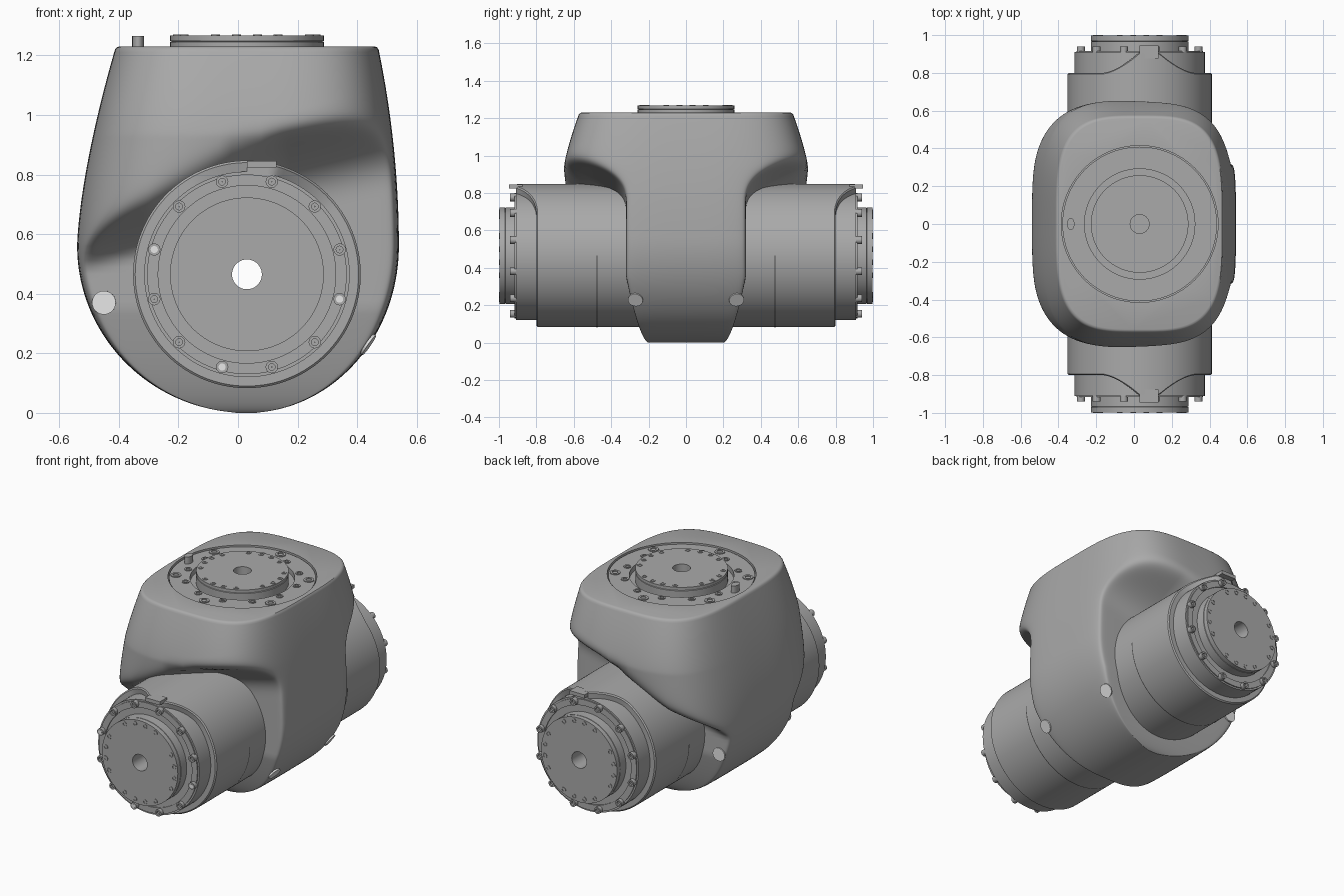
import bpy, bmesh, math
from mathutils import Matrix, Vector
from mathutils.bvhtree import BVHTree

if "Cube" in bpy.data.objects:
    bpy.data.objects.remove(bpy.data.objects["Cube"])


def material(name, v):
    m = bpy.data.materials.new(name)
    m.use_nodes = True
    m.diffuse_color = (v, v, v, 1)
    m.node_tree.nodes["Principled BSDF"].inputs["Base Color"].default_value = (v, v, v, 1)
    return m


GREY = material("cast grey", 0.4)
PALE = material("pale plug", 0.85)
DARK = material("dark seam", 0.08)
AXIS_X, AXIS_Z = 0.03, 0.465
TAU = 2 * math.pi


def make_object(name, bm, mat=GREY):
    bmesh.ops.recalc_face_normals(bm, faces=bm.faces[:])
    me = bpy.data.meshes.new(name)
    bm.to_mesh(me)
    bm.free()
    ob = bpy.data.objects.new(name, me)
    me.materials.append(mat)
    bpy.context.scene.collection.objects.link(ob)
    return ob


def shade(ob):
    bpy.ops.object.select_all(action="DESELECT")
    ob.select_set(True)
    bpy.context.view_layer.objects.active = ob
    bpy.ops.object.shade_smooth_by_angle(angle=math.radians(32))


def bridge(bm, rows, wrap_rows):
    """Join rings of vertices into quads."""
    n = len(rows[0])
    for k in range(len(rows) if wrap_rows else len(rows) - 1):
        a, b = rows[k], rows[(k + 1) % len(rows)]
        for i in range(n):
            j = (i + 1) % n
            bm.faces.new((a[i], a[j], b[j], b[i]))


def lathe(bm, profile, mat, seg=96):
    """Spin a closed (radius, height) profile into a solid ring."""
    rows = [[bm.verts.new(mat @ Vector((r * math.cos(TAU * i / seg), r * math.sin(TAU * i / seg), h)))
             for i in range(seg)] for r, h in profile]
    bridge(bm, rows, True)


def disc(bm, r, h0, h1, mat, seg=24):
    bmesh.ops.create_cone(bm, cap_ends=True, segments=seg, radius1=r, radius2=r, depth=h1 - h0,
                          matrix=mat @ Matrix.Translation((0, 0, (h0 + h1) / 2)))


def bolt(bm, radius, angle, size, base, top, mat):
    """Screw head with a sunken socket."""
    place = mat @ Matrix.Translation((radius * math.cos(angle), radius * math.sin(angle), 0))
    low = top - 0.012
    lathe(bm, [(size, base), (size, top), (size * 0.55, top), (size * 0.55, low), (0.001, low),
               (0.001, base)], place, 12)


# ---- housing: stacked rounded-square rings, pinched in y around the cross barrel
def clamp(v):
    return max(0.0, min(1.0, v))


def y_limit(x, z):
    low = 0.2 + 0.12 * clamp(z / 0.35) ** 0.6
    edge = 0.96 + 0.25 * x
    t = clamp((z - edge + 0.36) / 0.36)
    right = clamp((x + 0.3) / 0.45)
    blend = right * t ** 3 + (1 - right) * t * t * (3 - 2 * t)
    return low + (0.95 - low) * blend


def side_width(z, sign):
    if z < 0.56:
        return (0.51 if sign > 0 else 0.57) * math.sqrt(1 - ((0.56 - z) / 0.56) ** 2)
    u = (z - 0.56) / 0.67
    return 0.51 - 0.07 * u ** 2 if sign > 0 else 0.57 - 0.13 * u ** 1.5


def housing_ring(bm, z, inset=0.0, seg=192):
    ring = []
    hy = 0.655 - 0.085 * clamp((z - 0.93) / 0.3) ** 1.3 - inset
    for i in range(seg):
        c, s = math.cos(TAU * (i + 0.5) / seg), math.sin(TAU * (i + 0.5) / seg)
        x = AXIS_X + math.copysign(abs(c) ** 0.57, c) * (side_width(z, c) - inset)
        a = hy * abs(s) ** 0.57
        a /= (1 + (a / y_limit(x, z)) ** 10) ** 0.1
        ring.append(bm.verts.new((x, math.copysign(a, s), z)))
    return ring


bm = bmesh.new()
heights = [0.56 * (1 - math.cos(0.06 + (math.pi / 2 - 0.06) * i / 36)) for i in range(36)]
heights += [0.56 + 0.66 * i / 70 for i in range(71)]
rows = [housing_ring(bm, z) for z in heights]
rows += [housing_ring(bm, 1.227, 0.004), housing_ring(bm, 1.23, 0.012)]
for v in rows[0]:
    v.co.z = 0
bridge(bm, rows, False)
bm.faces.new(rows[0])
bm.faces.new(rows[-1])
bmesh.ops.recalc_face_normals(bm, faces=bm.faces[:])
tree = BVHTree.FromBMesh(bm)
housing = make_object("housing", bm)

# axes: top flange along z, barrel along y
TOP = Matrix.Translation((AXIS_X, 0, 0))
FRONT = Matrix.Translation((AXIS_X, 0, AXIS_Z)) @ Matrix.Rotation(math.pi / 2, 4, "X")
BACK = Matrix.Translation((AXIS_X, 0, AXIS_Z)) @ Matrix.Rotation(math.pi, 4, "Z") \
    @ Matrix.Rotation(math.pi / 2, 4, "X")

# cut the top recess and the bore for the barrel
for name, r, h0, h1, mat in (("top_cutter", 0.415, 1.17, 1.4, TOP), ("bore_cutter", 0.07, -1.5, 1.5, FRONT)):
    bm = bmesh.new()
    disc(bm, r, h0, h1, mat, 96)
    cutter = make_object(name, bm)
    mod = housing.modifiers.new(name, "BOOLEAN")
    mod.operation, mod.object, mod.solver = "DIFFERENCE", cutter, "EXACT"
    bpy.context.view_layer.objects.active = housing
    bpy.ops.object.modifier_apply(modifier=name)
    bpy.data.objects.remove(cutter)
shade(housing)

# ---- barrel core with a through bore
bm = bmesh.new()
lathe(bm, [(0.05, -0.91), (0.345, -0.91), (0.345, 0.91), (0.05, 0.91)], FRONT)
shade(make_object("barrel_core", bm))


# ---- barrel sleeve whose ends sweep out into a tongue at the top
def sleeve_end(a):
    if math.sin(a) < 0:
        return 0.8
    return 0.8 + 0.11 * clamp(1 - (abs(0.38 * math.cos(a) - 0.05) - 0.05) / 0.2) ** 1.6


bm = bmesh.new()
rows = []
for r, side in ((0.33, -1), (0.375, -1), (0.382, -0.992), (0.382, 0.992), (0.375, 1), (0.33, 1)):
    rows.append([])
    for i in range(128):
        a = TAU * i / 128
        rows[-1].append(bm.verts.new((AXIS_X + r * math.cos(a), side * sleeve_end(a), AXIS_Z + r * math.sin(a))))
bridge(bm, rows, True)
shade(make_object("barrel_sleeve", bm))

# ---- sleeve seams and top lips on both ends
for label, s in (("front", -1), ("back", 1)):
    bm = bmesh.new()
    pts = []
    for i in range(49):
        a = math.pi + math.pi * i / 48
        pts.append([bm.verts.new((AXIS_X + 0.3835 * math.cos(a), s * 0.475 + d, AXIS_Z + 0.3835 * math.sin(a)))
                    for d in (-0.003, 0.003)])
    for p, q in zip(pts, pts[1:]):
        bm.faces.new((p[0], p[1], q[1], q[0]))
    shade(make_object(label + "_seam", bm, DARK))
    bm = bmesh.new()
    bmesh.ops.create_cube(bm, size=1, matrix=Matrix.Translation((0.08, s * 0.91, 0.835))
                          @ Matrix.Diagonal((0.1, 0.07, 0.022, 1)))
    make_object(label + "_lip", bm)

# ---- output flanges: disc, bolt circles
for label, mat, face, rim in (("front", FRONT, 0.997, 0.91), ("back", BACK, 0.997, 0.91), ("top", TOP, 1.267, 1.222)):
    bm = bmesh.new()
    if label == "top":
        lathe(bm, [(0.409, 1.16), (0.409, rim), (0.292, rim), (0.292, 1.19), (0.258, 1.19), (0.258, 1.245),
                   (0.253, 1.247), (0.258, 1.249), (0.258, face), (0.05, face), (0.05, 1.16)], mat)
    else:
        lathe(bm, [(0.335, 0.89), (0.335, 0.917), (0.298, 0.917), (0.298, 0.905), (0.258, 0.905), (0.258, 0.965),
                   (0.253, 0.967), (0.258, 0.969), (0.258, face), (0.05, face), (0.05, 0.89)], mat)
    shade(make_object(label + "_flange", bm))
    bm = bmesh.new()
    for k in range(4):
        for deg in (8.5, 26.5, -8.5, -26.5):
            bolt(bm, 0.235, k * math.pi / 2 + math.radians(deg), 0.015, face - 0.015, face + 0.003, mat)
    for k in range(12):
        top = rim + (0.005 if label == "top" else 0.03)
        bolt(bm, 0.322, math.radians(15 + 30 * k), 0.021, rim - 0.015, top, mat)
    if label == "top":
        for k in range(6):
            bolt(bm, 0.372, math.radians(30 + 60 * k), 0.03, rim - 0.015, rim + 0.005, mat)
    shade(make_object(label + "_bolts", bm))

# ---- pale ends of three flange studs
bm = bmesh.new()
for deg in (165, 255, 345):
    a = math.radians(deg)
    disc(bm, 0.012, 0.934, 0.941, FRONT @ Matrix.Translation((0.322 * math.cos(a), 0.322 * math.sin(a), 0)))
make_object("stud_ends", bm, PALE)

# ---- locating pin on top
bm = bmesh.new()
disc(bm, 0.02, 1.2, 1.265, Matrix.Translation((-0.335, 0, 0)) @ Matrix.Diagonal((1, 1.6, 1, 1)))
shade(make_object("locating_pin", bm))

# ---- plugs lying on the housing corners
bm = bmesh.new()
for s in (-1, 1):
    for origin, aim in (((2, s * 0.27, 0.23), (-1, 0, 0)), ((-0.45, s * 2, 0.37), (0, -s, 0))):
        hit, normal, _, _ = tree.ray_cast(Vector(origin), Vector(aim))
        if hit:
            place = Matrix.Translation(hit) @ normal.to_track_quat("Z", "Y").to_matrix().to_4x4()
            disc(bm, 0.04, -0.003, 0.006, place)
make_object("housing_plugs", bm, PALE)
